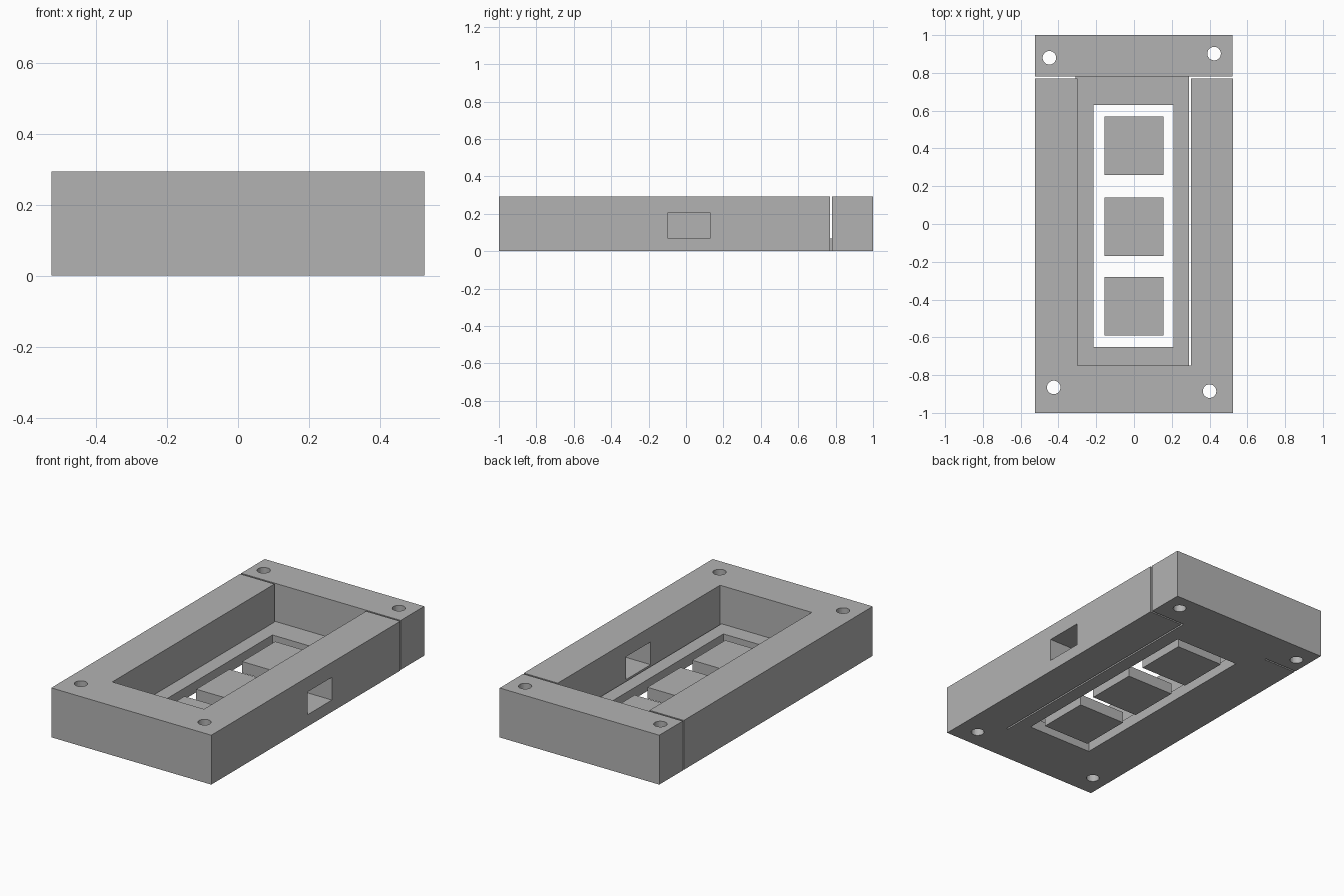
import bpy
import bmesh
from mathutils import Vector

if "Cube" in bpy.data.objects:
    bpy.data.objects.remove(bpy.data.objects["Cube"], do_unlink=True)

HEIGHT = 0.293
FLOOR = 0.067

# Single plain grey
grey = bpy.data.materials.new("plain_grey")
grey.use_nodes = True
colour = (0.45, 0.45, 0.45, 1)
grey.diffuse_color = colour
grey.node_tree.nodes["Principled BSDF"].inputs["Base Color"].default_value = colour


def finish(name, bm):
    mesh = bpy.data.meshes.new(name)
    bm.to_mesh(mesh)
    bm.free()
    mesh.materials.append(grey)
    obj = bpy.data.objects.new(name, mesh)
    bpy.context.collection.objects.link(obj)
    return obj


def box(name, x, y, z):
    """Box from (low, high) ranges on each axis."""
    bm = bmesh.new()
    bmesh.ops.create_cube(bm, size=1)
    low, high = (Vector(v) for v in zip(x, y, z))
    for v in bm.verts:
        v.co = (low + high) / 2 + v.co * (high - low)
    return finish(name, bm)


def drill(x, y, radius=0.036):
    bm = bmesh.new()
    bmesh.ops.create_cone(bm, cap_ends=True, segments=24,
                          radius1=radius, radius2=radius, depth=1)
    bmesh.ops.translate(bm, verts=bm.verts, vec=(x, y, HEIGHT / 2))
    return finish("drill_cutter", bm)


def cut(obj, cutter):
    cutter.hide_render = True
    mod = obj.modifiers.new("cut", "BOOLEAN")
    mod.operation = "DIFFERENCE"
    mod.solver = "EXACT"
    mod.object = cutter
    bpy.context.view_layer.objects.active = obj
    bpy.ops.object.modifier_apply(modifier=mod.name)
    bpy.data.objects.remove(cutter, do_unlink=True)


full = (0, HEIGHT)

# End blocks with screw holes
front_block = box("front_block", (-0.525, 0.525), (-1, -0.75), full)
back_block = box("back_block", (-0.525, 0.522), (0.78, 1), full)
for block, holes in ((front_block, ((-0.425, -0.865), (0.40, -0.885))),
                     (back_block, ((-0.448, 0.88), (0.424, 0.902)))):
    for x, y in holes:
        cut(block, drill(x, y))

# Side rails, the left one with a cable opening
box("right_rail", (-0.525, -0.30), (-0.75, 0.77), full)
left_rail = box("left_rail", (0.302, 0.525), (-0.75, 0.77), full)
cut(left_rail, box("opening_cutter", (0.2, 0.6), (-0.10, 0.13), (0.07, 0.205)))

# Floor plate with a long window
floor_plate = box("floor_plate", (-0.31, 0.292), (-0.75, 0.78), (0, FLOOR))
cut(floor_plate, box("window_cutter", (-0.215, 0.21), (-0.65, 0.63), (-1, 1)))

# Three square tiles inside the window
for name, y in (("front", -0.435), ("middle", -0.015), ("back", 0.415)):
    box(name + "_tile", (-0.155, 0.155), (y - 0.155, y + 0.155), (0, FLOOR))
